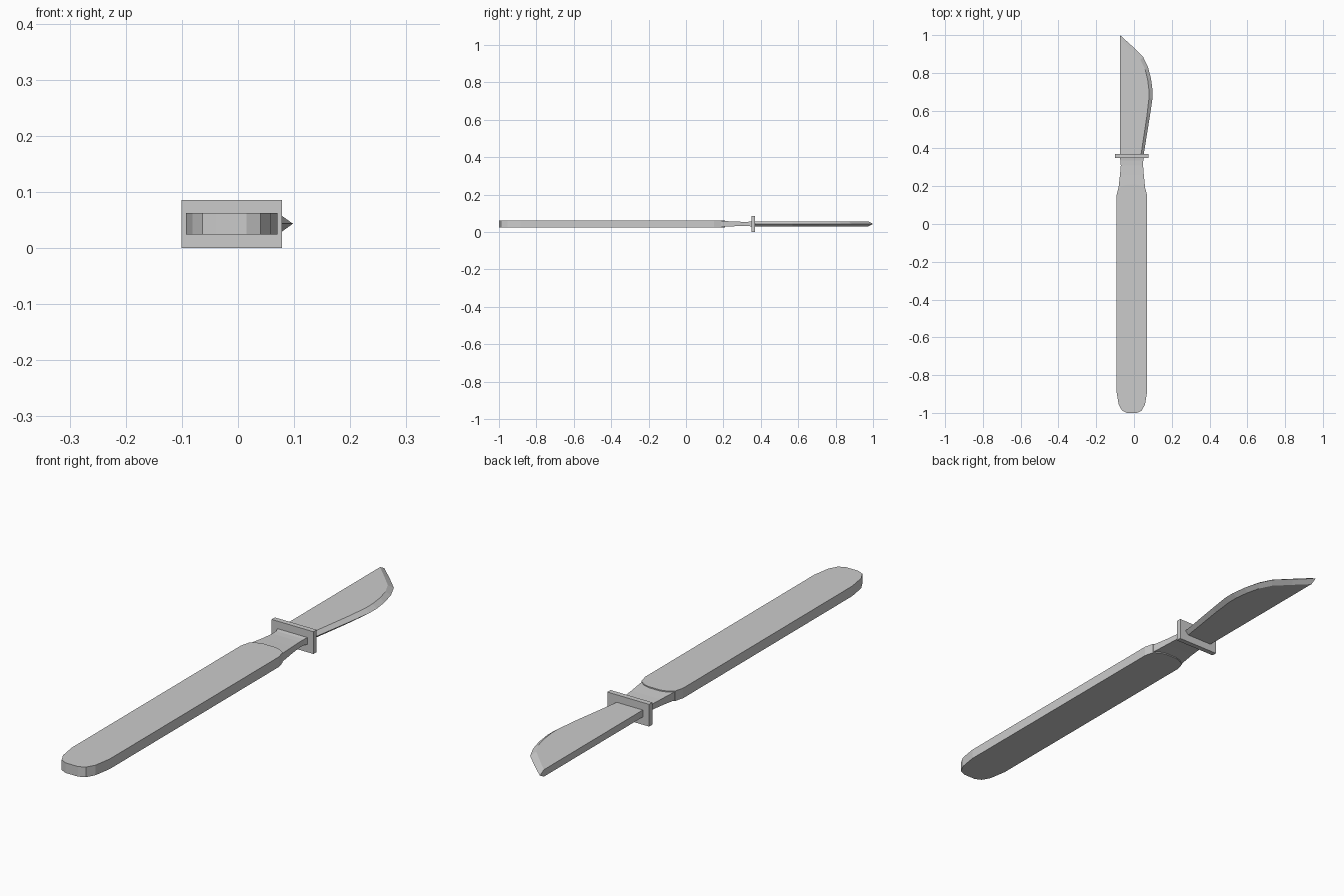
import bpy, bmesh

if "Cube" in bpy.data.objects:
    bpy.data.objects.remove(bpy.data.objects["Cube"])

ZC = 0.0435  # mid-height shared by every part


def make(name, verts, faces):
    me = bpy.data.meshes.new(name)
    me.from_pydata(verts, [], faces)
    bm = bmesh.new()
    bm.from_mesh(me)
    bmesh.ops.recalc_face_normals(bm, faces=bm.faces)
    bm.to_mesh(me)
    bm.free()
    ob = bpy.data.objects.new(name, me)
    bpy.context.collection.objects.link(ob)
    return ob


def prism(name, outline, h):
    n = len(outline)
    verts = [(x, y, ZC + s * h) for s in (-1, 1) for x, y in outline]
    faces = [list(range(n)), list(range(n, 2 * n))]
    faces += [(i, (i + 1) % n, n + (i + 1) % n, n + i) for i in range(n)]
    return make(name, verts, faces)


def loft(name, sections):
    # rectangular sections along y: (y, x left, x right, half height)
    verts, faces = [], [(0, 1, 2, 3)]
    for y, a, b, h in sections:
        verts += [(a, y, ZC - h), (b, y, ZC - h), (b, y, ZC + h), (a, y, ZC + h)]
    for k in range(0, len(verts) - 4, 4):
        faces += [(k + i, k + (i + 1) % 4, k + 4 + (i + 1) % 4, k + 4 + i) for i in range(4)]
    k = len(verts) - 4
    faces.append((k, k + 1, k + 2, k + 3))
    return make(name, verts, faces)


# Handle: long flat bar, rounded butt, gently arched shoulder; mirrored half outline
cx = -0.0115
half = [(0.027, -1.0), (0.052, -0.988), (0.07, -0.955), (0.0815, -0.885),
        (0.0815, 0.15), (0.072, 0.187), (0.05, 0.202), (0.025, 0.209)]
outline = [(cx + x, y) for x, y in half] + [(cx - x, y) for x, y in reversed(half)]
prism("handle", outline, 0.0195)

# Neck: narrows from the shoulder, flares slightly at the guard
loft("neck", [(0.15, -0.087, 0.064, 0.017), (0.2, -0.081, 0.058, 0.0155),
              (0.26, -0.074, 0.052, 0.0125), (0.31, -0.07, 0.048, 0.011),
              (0.335, -0.071, 0.049, 0.0115), (0.355, -0.077, 0.054, 0.014)])

# Guard: thin plate
loft("guard", [(0.35, -0.101, 0.078, 0.0430), (0.37, -0.101, 0.078, 0.0430)])
bpy.data.objects["guard"].location.z = -0.0005

# Blade: flat sides, bevelled curved cutting edge
edge = [(0.05, 0.36), (0.084, 0.57), (0.098, 0.665), (0.098, 0.71), (0.090, 0.77),
        (0.074, 0.83), (0.048, 0.885), (-0.01, 0.942), (-0.074, 1.0)]
inner = [(0.036, 0.36), (0.068, 0.57), (0.079, 0.665), (0.079, 0.71), (0.072, 0.765),
         (0.059, 0.818), (0.034, 0.868), (-0.02, 0.922), (-0.074, 0.975)]
n, h = len(edge), 0.0135
verts = [(x, y, ZC) for x, y in edge]
for s in (1, -1):
    verts += [(x, y, ZC + s * h) for x, y in inner] + [(-0.074, 0.36, ZC + s * h)]
T, B = n, 2 * n + 1
faces = [list(range(T, T + n + 1)), list(range(B, B + n + 1))]
for o in (T, B):
    faces += [(i, i + 1, o + i + 1, o + i) for i in range(n - 1)]
faces.append((T + n, T + n - 1, n - 1, B + n - 1, B + n))  # spine
faces.append((T + n, T, 0, B, B + n))                      # base
make("blade", verts, faces)
